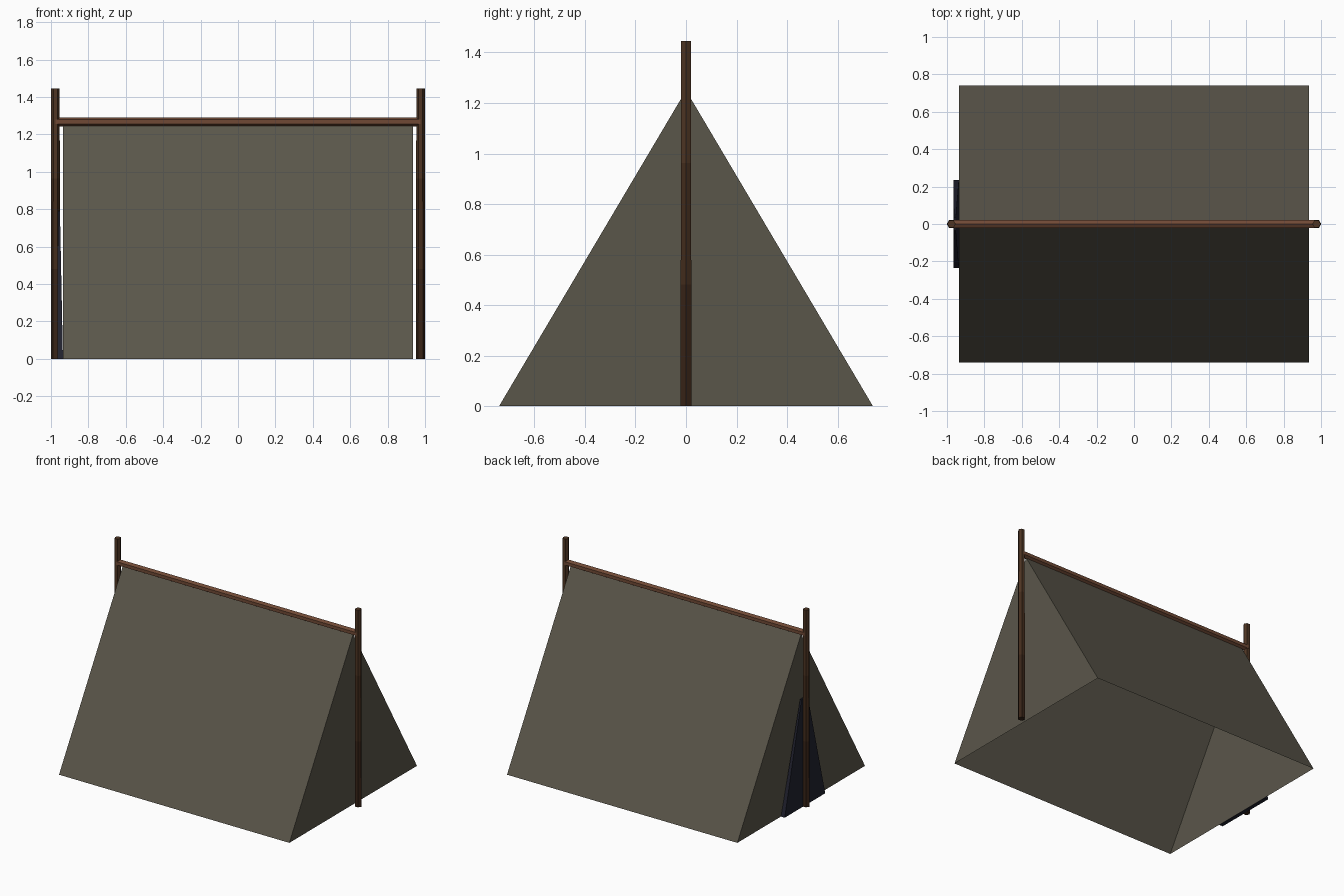
import bpy
import math
from mathutils import Vector

if "Cube" in bpy.data.objects:
    bpy.data.objects.remove(bpy.data.objects["Cube"])


def material(name, rgb):
    m = bpy.data.materials.new(name)
    m.diffuse_color = [((c / 255 + 0.055) / 1.055) ** 2.4 for c in rgb] + [1]
    m.use_nodes = True
    m.node_tree.nodes["Principled BSDF"].inputs["Base Color"].default_value = m.diffuse_color
    return m


canvas = material("olive canvas", (90, 86, 74))
ridge_wood = material("reddish wood", (112, 73, 53))
pole_bands = [material("dark wood", (56, 36, 23)),
              material("brown wood", (67, 44, 28)),
              material("light brown wood", (78, 53, 35))]
navy = material("dark navy cloth", (33, 34, 47))


def build(name, verts, faces, mats):
    mesh = bpy.data.meshes.new(name)
    mesh.from_pydata(verts, [], faces)
    for m in mats:
        mesh.materials.append(m)
    mesh.update()
    obj = bpy.data.objects.new(name, mesh)
    bpy.context.collection.objects.link(obj)
    return obj


def rod(name, start, end, r0, r1, side, mats, sides=6):
    """Tapered prism from start to end, one ring section per material."""
    a, b = Vector(start), Vector(end)
    u = Vector(side)
    v = (b - a).normalized().cross(u)
    n = len(mats)
    verts, faces = [], []
    for i in range(n + 1):
        t = i / n
        r = r0 + (r1 - r0) * t
        for k in range(sides):
            ang = 2 * math.pi * k / sides
            verts.append(a.lerp(b, t) + (u * math.cos(ang) + v * math.sin(ang)) * r)
    for i in range(n):
        for k in range(sides):
            j = (k + 1) % sides
            faces.append((i * sides + k, i * sides + j,
                          (i + 1) * sides + j, (i + 1) * sides + k))
    faces.append(tuple(reversed(range(sides))))
    faces.append(tuple(range(n * sides, (n + 1) * sides)))
    obj = build(name, verts, faces, mats)
    for p in obj.data.polygons:
        p.material_index = min(n - 1, int((p.center - a).length / (b - a).length * n))
    return obj


# Canvas shell: two slopes and two end walls, open underneath
L, W, H = 0.935, 0.74, 1.25
build("tent_canvas",
      [(-L, -W, 0), (L, -W, 0), (L, W, 0), (-L, W, 0), (-L, 0, H), (L, 0, H)],
      [(0, 1, 5, 4), (2, 3, 4, 5), (1, 2, 5), (3, 0, 4)], [canvas])

# Upright poles at both ends
for label, s in (("left", -1), ("right", 1)):
    rod(label + "_pole", (s * 0.976, 0, 0), (s * 0.976, 0, 1.445),
        0.025, 0.0225, (1, 0, 0), pole_bands)

# Ridge beam across the top
rod("ridge_beam", (-0.975, 0, 1.267), (0.975, 0, 1.267),
    0.024, 0.024, (0, 0, 1), [ridge_wood])

# Door flap: thin tapered slab on the left end
verts = []
for x0, x1, hw, z in ((-0.966, -0.936, 0.235, 0), (-0.963, -0.952, 0.036, 0.79)):
    verts += [(x0, -hw, z), (x1, -hw, z), (x1, hw, z), (x0, hw, z)]
build("door_flap", verts,
      [(3, 2, 1, 0), (4, 5, 6, 7)] +
      [(k, (k + 1) % 4, (k + 1) % 4 + 4, k + 4) for k in range(4)], [navy])
